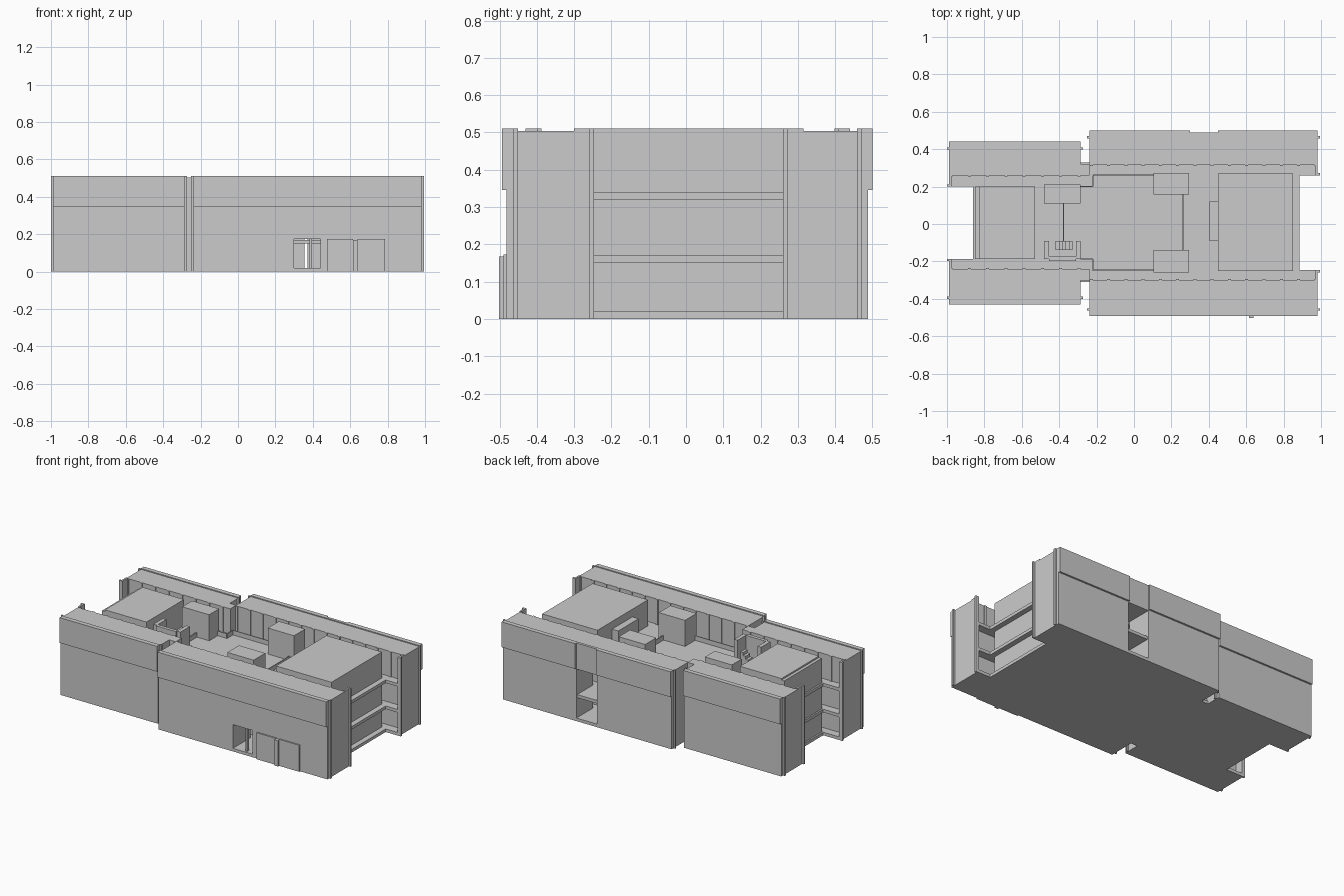
import bpy


def box(name, x0, x1, y0, y1, z0, z1):
    x0, x1 = sorted((x0, x1))
    y0, y1 = sorted((y0, y1))
    v = [(x, y, z) for z in (z0, z1) for x, y in ((x0, y0), (x1, y0), (x1, y1), (x0, y1))]
    f = [(3, 2, 1, 0), (4, 5, 6, 7), (0, 1, 5, 4), (1, 2, 6, 5), (2, 3, 7, 6), (3, 0, 4, 7)]
    me = bpy.data.meshes.new(name)
    me.from_pydata(v, [], f)
    ob = bpy.data.objects.new(name, me)
    bpy.context.collection.objects.link(ob)
    return ob


def cut(target, *dims):
    c = box("cutter", *dims)
    c.hide_render = True
    c.display_type = 'WIRE'
    m = target.modifiers.new("opening", 'BOOLEAN')
    m.operation = 'DIFFERENCE'
    m.solver = 'EXACT'
    m.object = c


H = 0.51           # overall height
FLOORS = (0.0, 0.15, 0.32)
T = 0.02           # slab thickness


def wing(name, x0, x1, outer, inner, gallery, end_x):
    """Classroom wing with upper fascia, end fins, columns and open gallery."""
    s = 1 if outer > 0 else -1
    body = box(name + "_body", x0, x1, outer - s * 0.012, inner, 0, H - 0.006)
    fascia = box(name + "_fascia", x0, x1, outer, outer - s * 0.03, 0.345, H)
    # end fins
    for x in (x0, x1):
        d = -0.012 if x == x0 else 0.012
        box(name + "_end_fin", x, x + d, outer - s * 0.03, outer - s * 0.042, 0, H)
        if x != end_x:
            continue
        box(name + "_gallery_fin", x - d, x + d, gallery, gallery + s * 0.012, 0, H)
        box(name + "_gallery_end_wall", x - d, x, gallery, inner, 0, H)
    # columns along the gallery side
    n = round((x1 - x0) / 0.095)
    for i in range(n + 1):
        x = x0 + 0.01 + (x1 - x0 - 0.02) * i / n
        box(name + "_column", x - 0.008, x + 0.008, inner, inner - s * 0.006, 0.34, H - 0.006)
    # gallery slabs
    for z in FLOORS:
        box(name + "_gallery_slab", x0, x1, gallery, inner, z, z + T)
    return body, fascia


wing("west_back_wing", -0.988, -0.285, 0.44, 0.26, 0.20, -0.988)
wing("west_front_wing", -0.988, -0.285, -0.43, -0.24, -0.187, -0.988)
back, back_fascia = wing("east_back_wing", -0.238, 0.982, 0.50, 0.315, 0.26, 0.982)
front, _ = wing("east_front_wing", -0.238, 0.982, -0.493, -0.30, -0.247, 0.982)

# Front entrance passage
cut(front, 0.30, 0.44, -0.52, -0.28, 0.02, 0.175)
box("passage_post", 0.383, 0.395, -0.47, -0.45, 0.02, 0.175)
box("passage_wall_left", 0.29, 0.355, -0.12, -0.10, 0.02, 0.32)
box("passage_wall_right", 0.372, 0.45, -0.12, -0.10, 0.02, 0.32)

# Back stair opening with recessed upper panel and landing
cut(back, 0.30, 0.45, 0.52, 0.30, 0.02, 0.34)
cut(back_fascia, 0.30, 0.45, 0.488, 0.52, 0.30, 0.60)
box("stair_landing", 0.30, 0.45, 0.315, 0.48, 0.15, 0.17)

# Front ground floor porch panels
box("porch_panel_left", 0.475, 0.615, -0.49, -0.473, 0, 0.173)
box("porch_panel_right", 0.64, 0.785, -0.49, -0.473, 0, 0.173)
box("porch_fin", 0.615, 0.64, -0.502, -0.473, 0, 0.168)

# Main floor slabs
for z in FLOORS:
    box("west_floor", -0.86, -0.285, -0.187, 0.20, z, z + T)
    box("link_floor", -0.285, -0.238, -0.31, 0.33, z, z + T)
    box("east_floor", -0.238, 0.885, -0.247, 0.26, z, z + T)

# Links between west and east wings
box("link_back", -0.285, -0.238, 0.26, 0.322, 0, H - 0.006)
box("link_front", -0.285, -0.238, -0.302, -0.24, 0, H - 0.006)

# Central halls
box("west_hall", -0.83, -0.53, -0.187, 0.20, 0, H)
box("west_hall_roof_edge", -0.85, -0.83, -0.187, 0.20, 0, H - 0.01)
box("east_hall", 0.45, 0.85, -0.25, 0.27, 0, H)
box("east_hall_annex", 0.405, 0.45, -0.09, 0.12, 0.34, 0.46)

# Stair and lift towers around the courtyard
box("tower_back_east", 0.105, 0.295, 0.157, 0.272, 0, H)
box("tower_front_east", 0.105, 0.295, -0.26, -0.14, 0, H)
box("tower_back_west", -0.48, -0.285, 0.11, 0.212, 0, H)
box("stair_wall_west", -0.48, -0.455, -0.187, -0.09, 0.34, H)
box("stair_wall_east", -0.31, -0.285, -0.187, -0.09, 0.34, H)
box("stair_wall_front", -0.455, -0.31, -0.197, -0.175, 0.34, H)
for i in range(5):
    box("stair_step", -0.42 + i * 0.018, -0.402 + i * 0.018, -0.14, -0.09, 0.34, 0.36 + i * 0.02)

# Courtyard kerb
for x0, x1, y0, y1 in ((-0.22, 0.105, 0.258, 0.264), (-0.22, 0.105, -0.25, -0.244),
                       (0.26, 0.266, -0.14, 0.157), (-0.38, -0.374, -0.09, 0.11),
                       (-0.223, -0.217, 0.20, 0.26), (-0.223, -0.217, -0.25, -0.187),
                       (-0.285, -0.22, 0.197, 0.203), (-0.285, -0.22, -0.19, -0.184)):
    box("courtyard_kerb", x0, x1, y0, y1, 0.34, 0.37)
